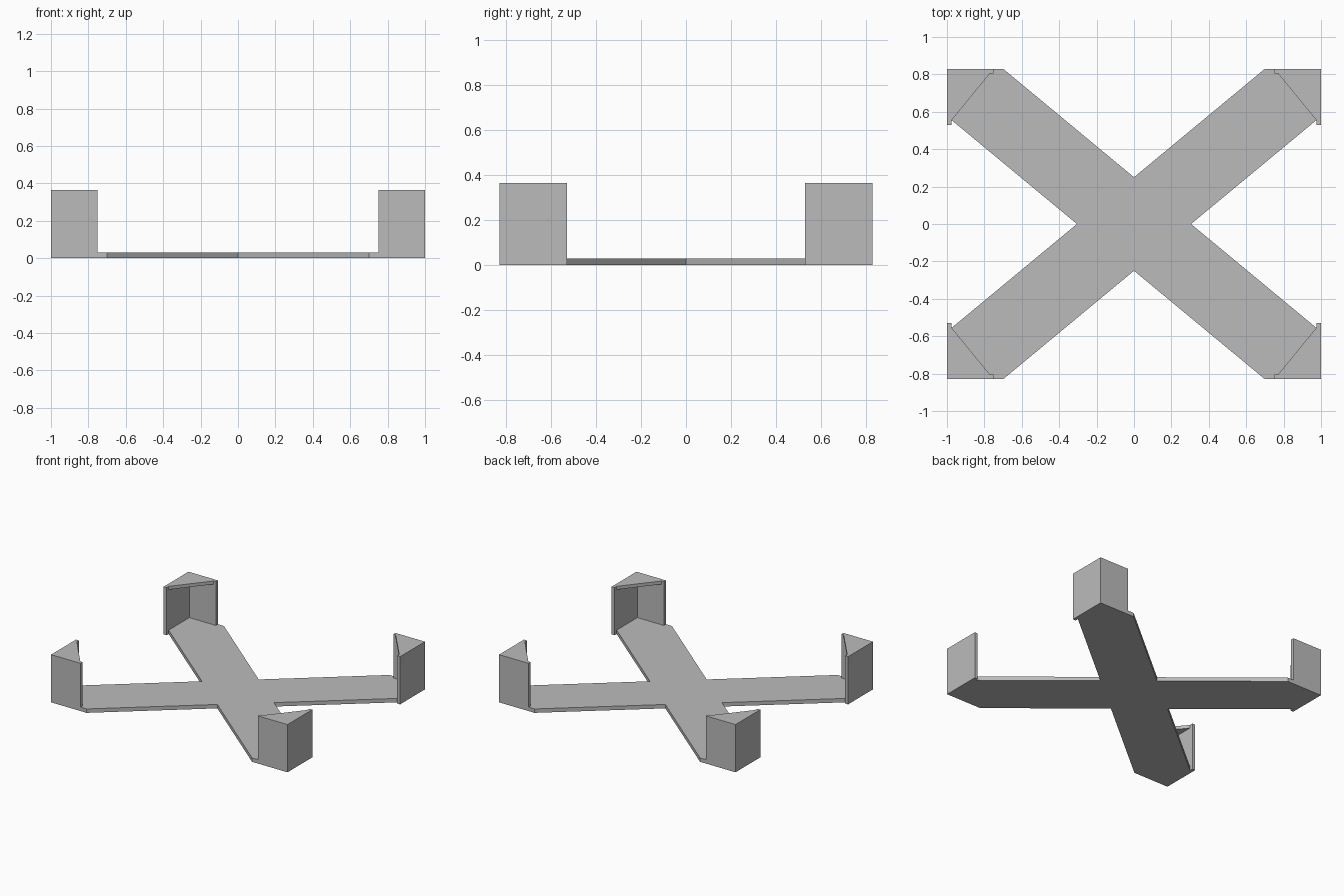
import bpy, bmesh

if "Cube" in bpy.data.objects:
    bpy.data.objects.remove(bpy.data.objects["Cube"])

PLATE, UNDER, TOP = 0.03, 0.34, 0.365   # plate top, cap underside, overall height

# Plan points of one quarter (mirrored in x and y)
P = {
    "o": (0, 0), "p": (0.305, 0), "r": (0, 0.25), "q": (0.70, 0.83),   # cross arm
    "a": (0.75, 0.83), "b": (1, 0.83), "c": (1, 0.53), "d": (0.975, 0.53),  # outer walls
    "e": (0.975, 0.555), "f": (0.77, 0.805), "g": (0.75, 0.805), "h": (0.975, 0.805),
}
LEVEL = {"0": 0.0, "1": PLATE, "2": UNDER, "3": TOP}

# Each face lists plan point + level
FACES = [
    "o0 p0 e0 d0 c0 b0 q0 r0",     # underside
    "o1 p1 e1 h1 g1 a1 q1 r1",     # plate top
    "p0 e0 e1 p1", "q0 r0 r1 q1",  # arm edges
    "b0 b3 a3 a1 q1 q0",           # outer end wall
    "b0 c0 c3 b3",                 # outer side wall
    "c0 d0 d3 c3", "a1 a3 g3 g1",  # wall ends
    "d0 d3 e3 e2 h2 h1 e1 e0",     # side wall, inside
    "h1 h2 f2 f3 g3 g1",           # end wall, inside
    "e2 f2 h2", "e2 e3 f3 f2",     # corner cap underside and edge
    "a3 b3 c3 d3 e3 f3 g3",        # corner cap top
]

bm = bmesh.new()
verts = {}


def vert(key):
    if key not in verts:
        verts[key] = bm.verts.new((*P[key[0]], LEVEL[key[1]]))
    return verts[key]


for face in FACES:
    bm.faces.new([vert(k) for k in face.split()])
bmesh.ops.recalc_face_normals(bm, faces=bm.faces)
# An open shell can come out inverted: the underside must point down
bm.faces.ensure_lookup_table()
bm.normal_update()
if bm.faces[0].normal.z > 0:
    bmesh.ops.reverse_faces(bm, faces=bm.faces)

mesh = bpy.data.meshes.new("cross_base_with_corners")
bm.to_mesh(mesh)
bm.free()

grey = bpy.data.materials.new("plain grey")
grey.diffuse_color = (0.5, 0.5, 0.5, 1)
grey.use_nodes = True
grey.node_tree.nodes["Principled BSDF"].inputs["Base Color"].default_value = grey.diffuse_color
mesh.materials.append(grey)

base = bpy.data.objects.new("cross_base_with_corners", mesh)
bpy.context.collection.objects.link(base)

# Mirror the quarter into the full cross
mirror = base.modifiers.new("four_corners", 'MIRROR')
mirror.use_axis = (True, True, False)
mirror.use_clip = True
mirror.merge_threshold = 0.0005
